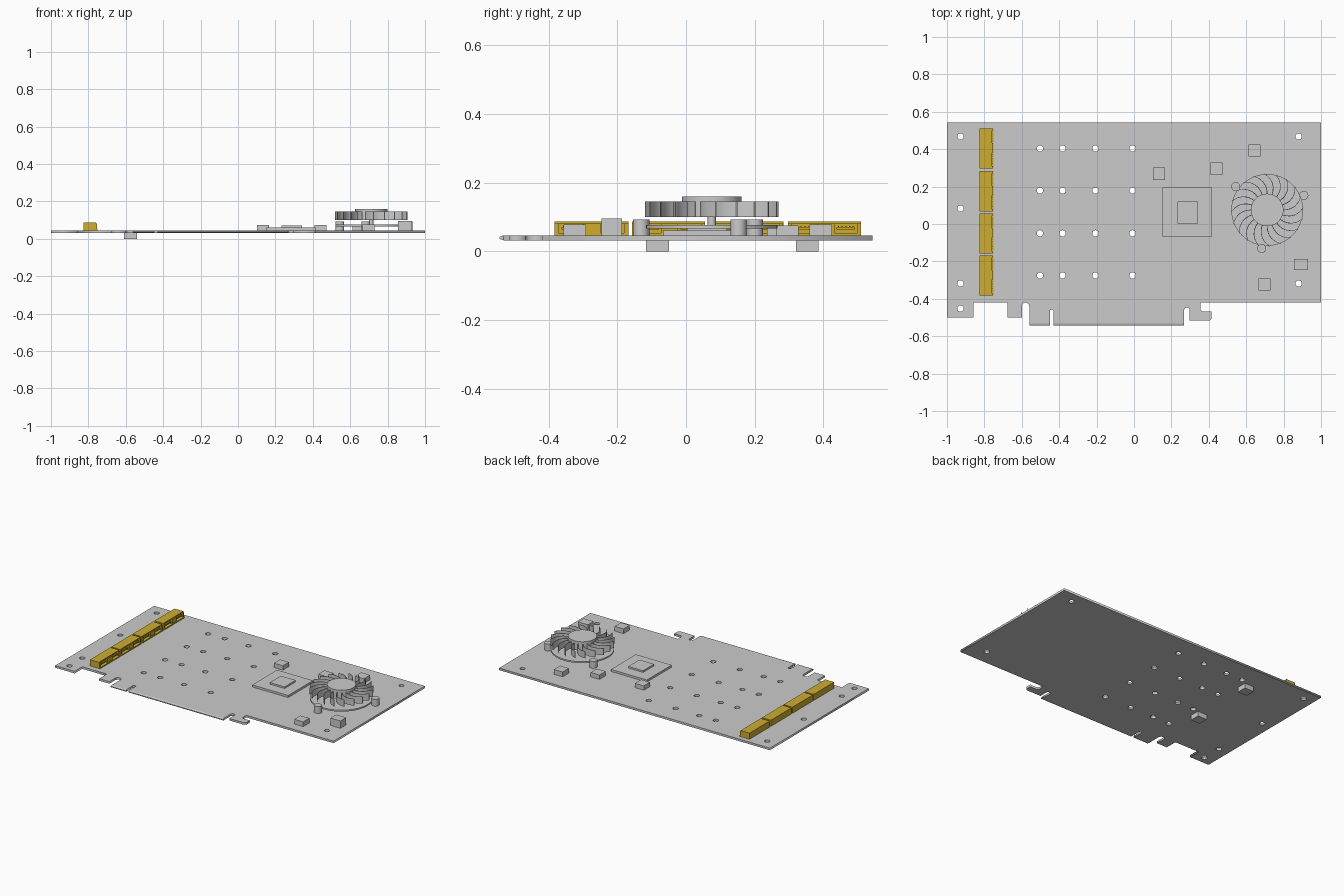
import bpy, bmesh
from math import sin, cos, pi, radians

if "Cube" in bpy.data.objects:
    bpy.data.objects.remove(bpy.data.objects["Cube"])

Z0, Z1 = 0.032, 0.046          # underside and top of the board
gold = bpy.data.materials.new("gold_plastic")
gold.diffuse_color = (0.62, 0.42, 0.03, 1)
gold.use_nodes = True
gold.node_tree.nodes["Principled BSDF"].inputs["Base Color"].default_value = gold.diffuse_color


def finish(name, bm, mat=None, smooth=False):
    bmesh.ops.recalc_face_normals(bm, faces=bm.faces)
    me = bpy.data.meshes.new(name)
    bm.to_mesh(me)
    bm.free()
    ob = bpy.data.objects.new(name, me)
    bpy.context.collection.objects.link(ob)
    if mat:
        me.materials.append(mat)
    if smooth:
        bpy.ops.object.select_all(action='DESELECT')
        ob.select_set(True)
        bpy.context.view_layer.objects.active = ob
        bpy.ops.object.shade_smooth_by_angle()
    return ob


def add_box(bm, x0, x1, y0, y1, z0, z1):
    vs = bmesh.ops.create_cube(bm, size=1)["verts"]
    for v in vs:
        v.co.x = x1 if v.co.x > 0 else x0
        v.co.y = y1 if v.co.y > 0 else y0
        v.co.z = z1 if v.co.z > 0 else z0
    return vs


def box(name, cx, cy, sx, sy, z0, z1):
    bm = bmesh.new()
    add_box(bm, cx - sx / 2, cx + sx / 2, cy - sy / 2, cy + sy / 2, z0, z1)
    return finish(name, bm)


def cylinder(name, cx, cy, r, z0, z1, n=32):
    bm = bmesh.new()
    vs = bmesh.ops.create_cone(bm, cap_ends=True, segments=n, radius1=r,
                               radius2=r, depth=z1 - z0)["verts"]
    bmesh.ops.translate(bm, verts=vs, vec=(cx, cy, (z0 + z1) / 2))
    return finish(name, bm, smooth=True)


def slot(xa, xb, top):
    # rounded slot end, walked left to right
    r, c = (xb - xa) / 2, (xa + xb) / 2
    return [(c - r * cos(pi * i / 8), top - r + r * sin(pi * i / 8)) for i in range(9)]


# circuit board: outline with slots, plus mounting and grid holes
TIP = -0.532
outline = [(-1, 0.543), (-1, -0.5), (-0.857, -0.5), (-0.857, -0.42),
           (-0.675, -0.42), (-0.675, -0.5), (-0.6, -0.5)]
outline += slot(-0.6, -0.56, -0.42) + [(-0.56, TIP), (-0.45, TIP)]
outline += slot(-0.45, -0.43, -0.457) + [(-0.43, TIP), (0.268, TIP)]
outline += slot(0.268, 0.297, -0.447)
outline += [(0.297, -0.515), (0.405, -0.515), (0.415, -0.505), (0.415, -0.468), (0.365, -0.468),
            (0.355, -0.458), (0.355, -0.42), (1, -0.42), (1, 0.543)]
holes = [(-0.928, y) for y in (0.468, 0.083, -0.318, -0.452)]
holes += [(0.88, 0.468), (0.88, -0.318)]
holes += [(x, y) for x in (-0.503, -0.382, -0.206, -0.008)
          for y in (0.404, 0.179, -0.05, -0.275)]
loops = [outline] + [[(x + 0.017 * cos(2 * pi * i / 20), y + 0.017 * sin(2 * pi * i / 20))
                      for i in range(20)] for x, y in holes]
cu = bpy.data.curves.new("circuit_board", 'CURVE')
cu.dimensions, cu.fill_mode, cu.extrude = '2D', 'BOTH', (Z1 - Z0) / 2
for pts in loops:
    sp = cu.splines.new('POLY')
    sp.points.add(len(pts) - 1)
    for p, (x, y) in zip(sp.points, pts):
        p.co = (x, y, 0, 1)
    sp.use_cyclic_u = True
board = bpy.data.objects.new("circuit_board", cu)
board.location.z = (Z0 + Z1) / 2
bpy.context.collection.objects.link(board)
bpy.context.view_layer.objects.active = board
board.select_set(True)
bpy.ops.object.convert(target='MESH')

# chamfered tip of the edge connector
bm = bmesh.new()
for xa, xb in ((-0.56, -0.45), (-0.43, 0.268)):
    for v in add_box(bm, xa, xb, -0.543, TIP, Z0, Z1):
        if v.co.y < -0.54:
            v.co.z += 0.004 if v.co.z < 0.039 else -0.004
finish("edge_connector_tip", bm)

# row of four gold sockets, open towards +x
for k, (ya, yb) in enumerate(((0.297, 0.51), (0.068, 0.284), (-0.158, 0.056), (-0.383, -0.168))):
    bm = bmesh.new()
    add_box(bm, -0.826, -0.778, ya, yb, Z1, 0.087)
    add_box(bm, -0.778, -0.751, ya, yb, Z1, 0.053)                    # lower lip
    add_box(bm, -0.778, -0.760, ya, yb, 0.081, 0.087)                 # upper lip
    for a, b in ((0, 0.012), (0.085, 0.135), (0.203, 0.215)):         # end and middle blocks
        add_box(bm, -0.778, -0.755, ya + a, min(ya + b, yb), 0.053, 0.081)
    for a, b in ((0.02, 0.08), (0.142, 0.196)):                       # tongues with contacts
        add_box(bm, -0.778, -0.758, ya + a, ya + b, 0.064, 0.070)
        for i in range(5):
            y = ya + a + (b - a) * (i + 0.5) / 5
            add_box(bm, -0.778, -0.757, y - 0.002, y + 0.002, 0.070, 0.073)
    finish(f"socket_{k + 1}", bm, gold)

# processor package and die
box("chip_substrate", 0.285, 0.064, 0.265, 0.262, Z1, 0.06)
box("chip_die", 0.288, 0.061, 0.109, 0.117, 0.06, 0.071)

# small components above and below the board
for i, (x, y, sx, sy, top) in enumerate((
        (0.133, 0.269, 0.065, 0.065, 0.075), (0.442, 0.295, 0.065, 0.065, 0.075),
        (0.645, 0.393, 0.065, 0.065, 0.078), (0.698, -0.324, 0.065, 0.065, 0.078),
        (0.892, -0.216, 0.074, 0.06, 0.095))):
    box(f"top_component_{i + 1}", x, y, sx, sy, Z1, top)
for i, y in enumerate((-0.083, 0.353)):
    box(f"bottom_component_{i + 1}", -0.575, y, 0.068, 0.066, 0, Z0)

# cooling fan: base plate, three posts, hub and swept blades
FX, FY, N = 0.712, 0.075, 20
cylinder("fan_base", FX, FY, 0.192, 0.066, 0.076, 48)
for i, (x, y) in enumerate(((0.544, 0.2), (0.908, 0.153), (0.683, -0.131))):
    cylinder(f"fan_post_{i + 1}", x, y, 0.024, Z1, 0.092, 24)
cylinder("fan_shaft", FX, FY, 0.012, 0.076, 0.1, 16)
cylinder("fan_hub", FX, FY, 0.087, 0.1, 0.16, 48)
bm = bmesh.new()
for k in range(N):
    sides = ([], [])
    for j in range(6):
        t = j / 5
        r = 0.084 + 0.111 * t
        a = 2 * pi * k / N + radians(22) * t * t
        for s, off in zip(sides, (-0.002, 0.002)):
            s.append((FX + r * cos(a + off / r), FY + r * sin(a + off / r)))
    ring = sides[0] + sides[1][::-1]
    lo = [bm.verts.new((x, y, 0.1)) for x, y in ring]
    hi = [bm.verts.new((x, y, 0.145)) for x, y in ring]
    n = len(ring)
    for j in range(n):
        bm.faces.new((lo[j], lo[(j + 1) % n], hi[(j + 1) % n], hi[j]))
    for j in range(5):
        for L in (lo, hi):
            bm.faces.new((L[j], L[j + 1], L[n - 2 - j], L[n - 1 - j]))
finish("fan_blades", bm, smooth=True)
